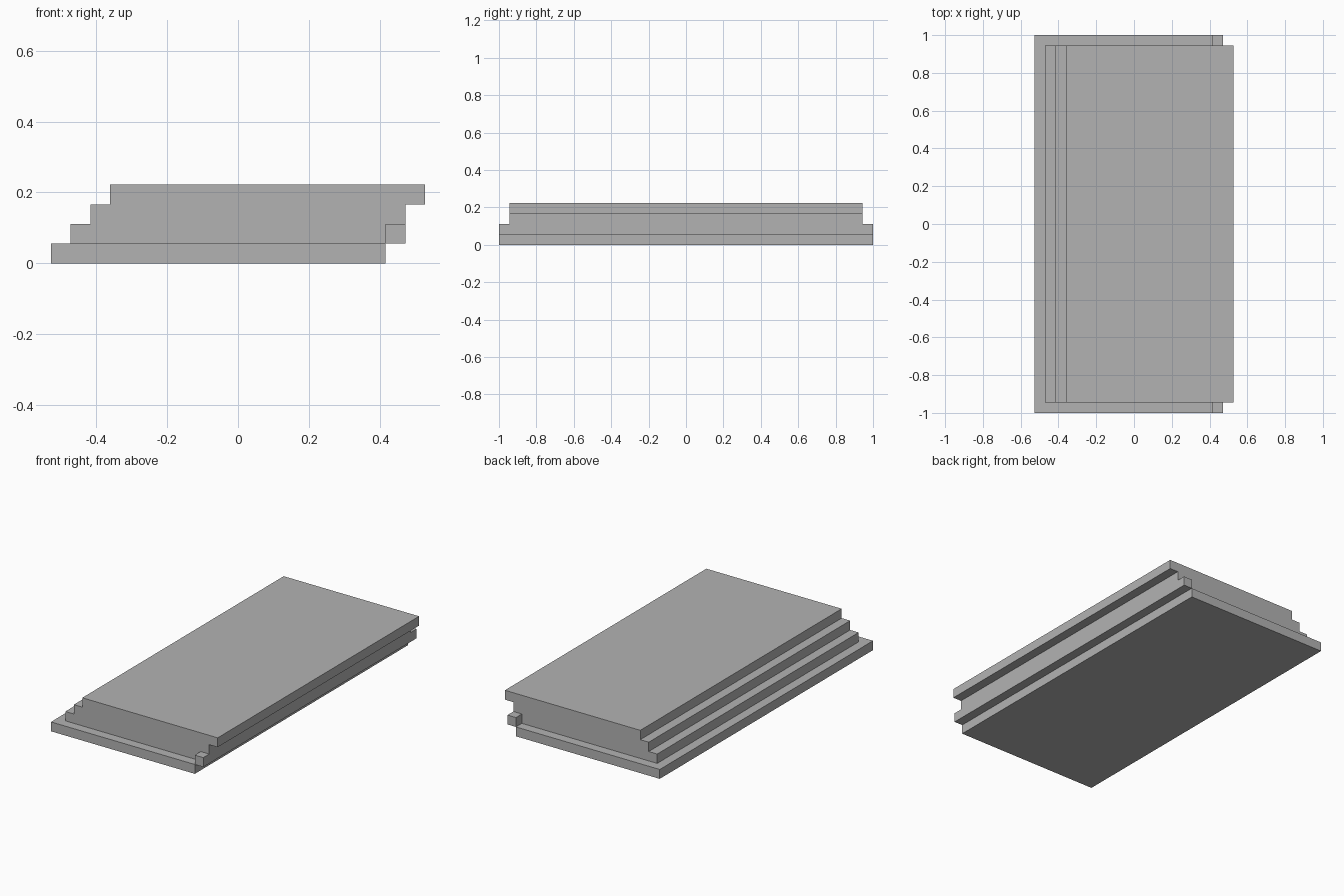
import bpy
import bmesh

if "Cube" in bpy.data.objects:
    bpy.data.objects.remove(bpy.data.objects["Cube"], do_unlink=True)

STEP = 1 / 18          # layer height and stair depth
HALF = 9.5 * STEP      # half width across x

grey = bpy.data.materials.new("plain grey")
grey.use_nodes = True
colour = (0.45, 0.45, 0.45, 1)
grey.diffuse_color = colour
grey.node_tree.nodes["Principled BSDF"].inputs["Base Color"].default_value = colour


def extrude_profile(name, profile, y0, y1):
    """Extrude an x-z outline, given in steps from the lower left, along y."""
    bm = bmesh.new()
    verts = [bm.verts.new((x * STEP - HALF, y0, z * STEP)) for x, z in profile]
    face = bm.faces.new(verts)
    grown = bmesh.ops.extrude_face_region(bm, geom=[face])["geom"]
    moved = [v for v in grown if isinstance(v, bmesh.types.BMVert)]
    bmesh.ops.translate(bm, verts=moved, vec=(0, y1 - y0, 0))
    bmesh.ops.recalc_face_normals(bm, faces=bm.faces[:])
    mesh = bpy.data.meshes.new(name)
    bm.to_mesh(mesh)
    bm.free()
    mesh.materials.append(grey)
    obj = bpy.data.objects.new(name, mesh)
    bpy.context.collection.objects.link(obj)
    return obj


# Base slab, the full length
extrude_profile("base_slab", [(0, 0), (17, 0), (17, 1), (0, 1)], -1, 1)

# Body with stairs on one long side and an overhanging top on the other
stairs = [(1, 1), (18, 1), (18, 3), (19, 3), (19, 4),
          (3, 4), (3, 3), (2, 3), (2, 2), (1, 2)]
extrude_profile("stepped_body", stairs, -1 + STEP, 1 - STEP)

# Small lugs that stick out of both ends
lug = [(17, 1), (18, 1), (18, 2), (17, 2)]
extrude_profile("front_lug", lug, -1, -1 + STEP)
extrude_profile("back_lug", lug, 1 - STEP, 1)
